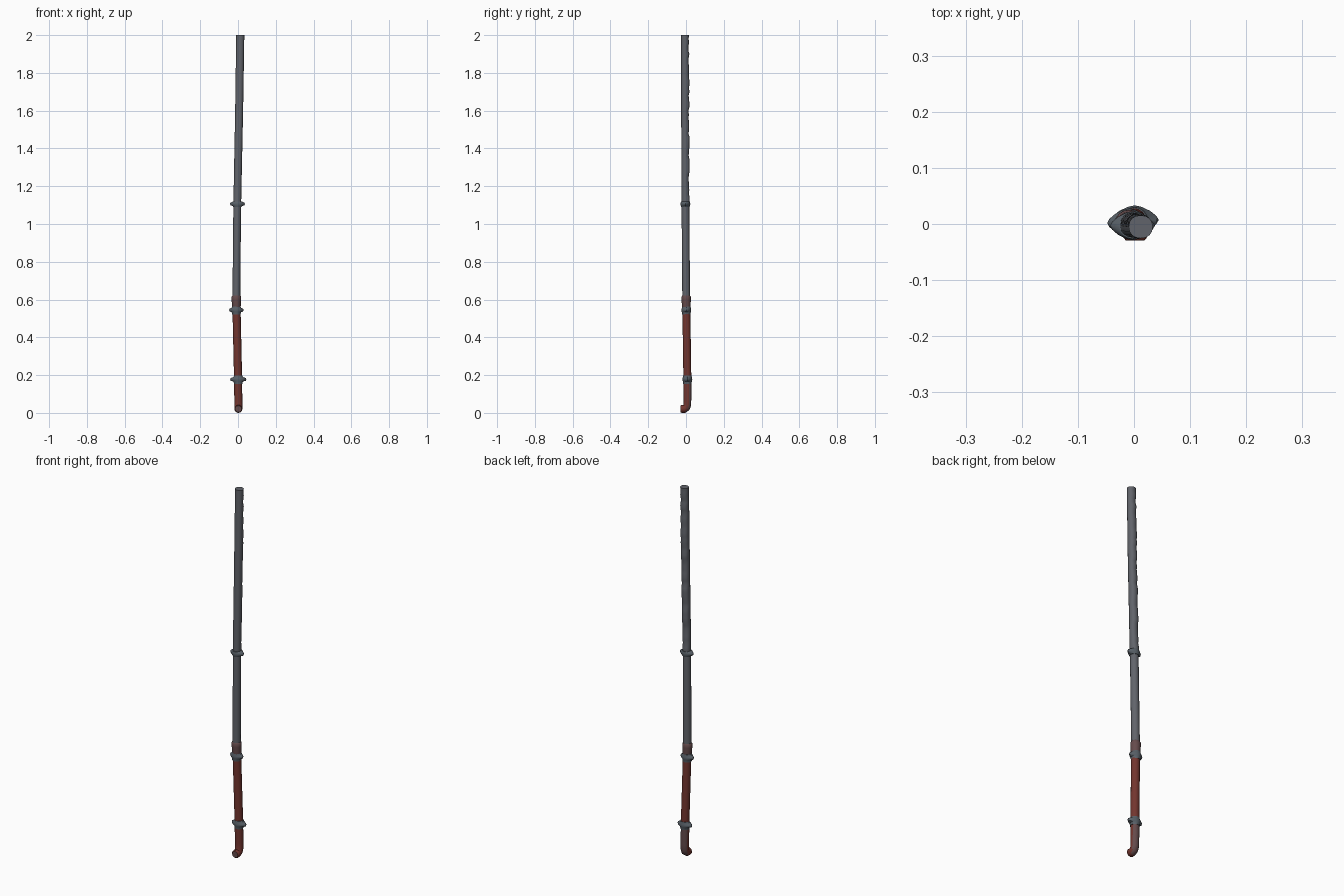
import bpy, bmesh, math, random
from mathutils import Vector

if "Cube" in bpy.data.objects:
    bpy.data.objects.remove(bpy.data.objects["Cube"])
random.seed(4)
N = 16

def mat(name, c):
    m = bpy.data.materials.new(name)
    m.diffuse_color = (*c, 1)
    m.use_nodes = True
    m.node_tree.nodes["Principled BSDF"].inputs["Base Color"].default_value = m.diffuse_color
    return m

GREY = mat("steel grey", (0.12, 0.127, 0.145))
DARK = mat("dark steel", (0.10, 0.12, 0.14))
RED = mat("rust red", (0.17, 0.036, 0.028))
DULL = mat("dull maroon", (0.13, 0.07, 0.072))

# Sweep rings along a path in space; each station: x, y, z, rx, ry, pointedness (2 = round)
def loft(name, st, mats, rule=None, bump=0):
    bm = bmesh.new()
    rings = []
    for i, (x, y, z, rx, ry, e) in enumerate(st):
        a, b = st[max(i - 1, 0)], st[min(i + 1, len(st) - 1)]
        t = Vector((0, b[1] - a[1], b[2] - a[2])).normalized()
        side = Vector((0, t.z, -t.y))
        jit = random.uniform(-bump, bump) if 0 < i < len(st) - 1 else 0
        ring = []
        for k in range(N):
            an = 2 * math.pi * k / N
            c, s = math.cos(an), math.sin(an)
            px = math.copysign(abs(c) ** (2 / e), c) * rx
            py = math.copysign(abs(s) ** (2 / e), s) * ry
            if s > 0.3:
                py += jit
            ring.append(bm.verts.new(Vector((x + px, y, z)) + side * py))
        rings.append(ring)
    for r, q in zip(rings, rings[1:]):
        for k in range(N):
            bm.faces.new((r[k], r[(k + 1) % N], q[(k + 1) % N], q[k]))
    bm.faces.new(rings[0][::-1])
    bm.faces.new(rings[-1])
    bmesh.ops.recalc_face_normals(bm, faces=bm.faces)
    if rule:
        for f in bm.faces:
            f.material_index = rule(f.calc_center_median(), f.normal)
    me = bpy.data.meshes.new(name)
    bm.to_mesh(me)
    bm.free()
    for m in mats:
        me.materials.append(m)
    ob = bpy.data.objects.new(name, me)
    bpy.context.collection.objects.link(ob)
    bpy.context.view_layer.objects.active = ob
    ob.select_set(True)
    bpy.ops.object.shade_smooth_by_angle(angle=math.radians(40))
    ob.select_set(False)
    return ob

# Slightly bowed centre line of the pole
KEYS = [(0.0, 0.002, 0.009), (0.2, 0.0, 0.007), (0.6, -0.009, 0.001),
        (1.1, -0.004, -0.003), (1.6, 0.006, -0.005), (2.0, 0.012, -0.005)]
def centre(z):
    for a, b in zip(KEYS, KEYS[1:]):
        if z <= b[0]:
            f = (z - a[0]) / (b[0] - a[0])
            return a[1] + f * (b[1] - a[1]), a[2] + f * (b[2] - a[2])
    return KEYS[-1][1:]

def at(z, rx, ry, e=2):
    return (*centre(z), z, rx, ry, e)

# Steel pole: even lower length, bumpy back on the upper length
loft("lower_pole", [at(0.58 + 0.065 * i, 0.0205, 0.0205) for i in range(9)], [GREY])
loft("upper_pole", [at(1.1 + 0.02 * i, 0.0205 + 0.001 * i / 45, 0.0205, 2.2)
                    for i in range(46)], [GREY], bump=0.0035)

# Red grip with the bent end turned to the front
bend = [(0.002, -0.029, 0.021, 0.017, 0.017, 2), (0.002, -0.024, 0.021, 0.021, 0.021, 2),
        (0.002, -0.008, 0.021, 0.021, 0.021, 2), (0.002, 0.002, 0.027, 0.021, 0.02, 2),
        (0.002, 0.007, 0.042, 0.021, 0.02, 2), (0.002, 0.008, 0.07, 0.021, 0.02, 2)]
grip = [at(0.11 + 0.05 * i, 0.0215, 0.021) for i in range(10)]
def grip_rule(c, n):
    if c.z < 0.04 and n.y < -0.9:
        return 1
    return 1 if c.z < 0.17 and n.y > 0.35 else 0
loft("grip", bend + grip, [RED, DULL], grip_rule)

# Dull sleeve at the top of the grip
loft("grip_sleeve", [at(0.555, 0.022, 0.022), at(0.575, 0.0235, 0.0235),
                     at(0.6, 0.0255, 0.0245), at(0.615, 0.0255, 0.0245),
                     at(0.621, 0.021, 0.021)], [DULL])

# Collars, each with a thin flange pointed to both sides
for name, z, dx, rx, h in (("low_collar", 0.178, 0.001, 0.043, 0.024),
                           ("middle_collar", 0.545, -0.001, 0.039, 0.024),
                           ("high_collar", 1.107, 0.001, 0.04, 0.016)):
    x, y = centre(z)
    x += dx
    loft(name, [(x, y, z - h, 0.0225, 0.0225, 2), (x, y, z - 0.012, 0.0245, 0.0235, 2),
                (x, y, z - 0.008, rx - 0.003, 0.025, 1.5), (x, y, z, rx, 0.026, 1.5),
                (x, y, z + 0.006, rx - 0.003, 0.025, 1.5),
                (x, y, z + 0.012, 0.0245, 0.0235, 2),
                (x, y, z + h * 0.8, 0.0225, 0.0225, 2)], [DARK])
